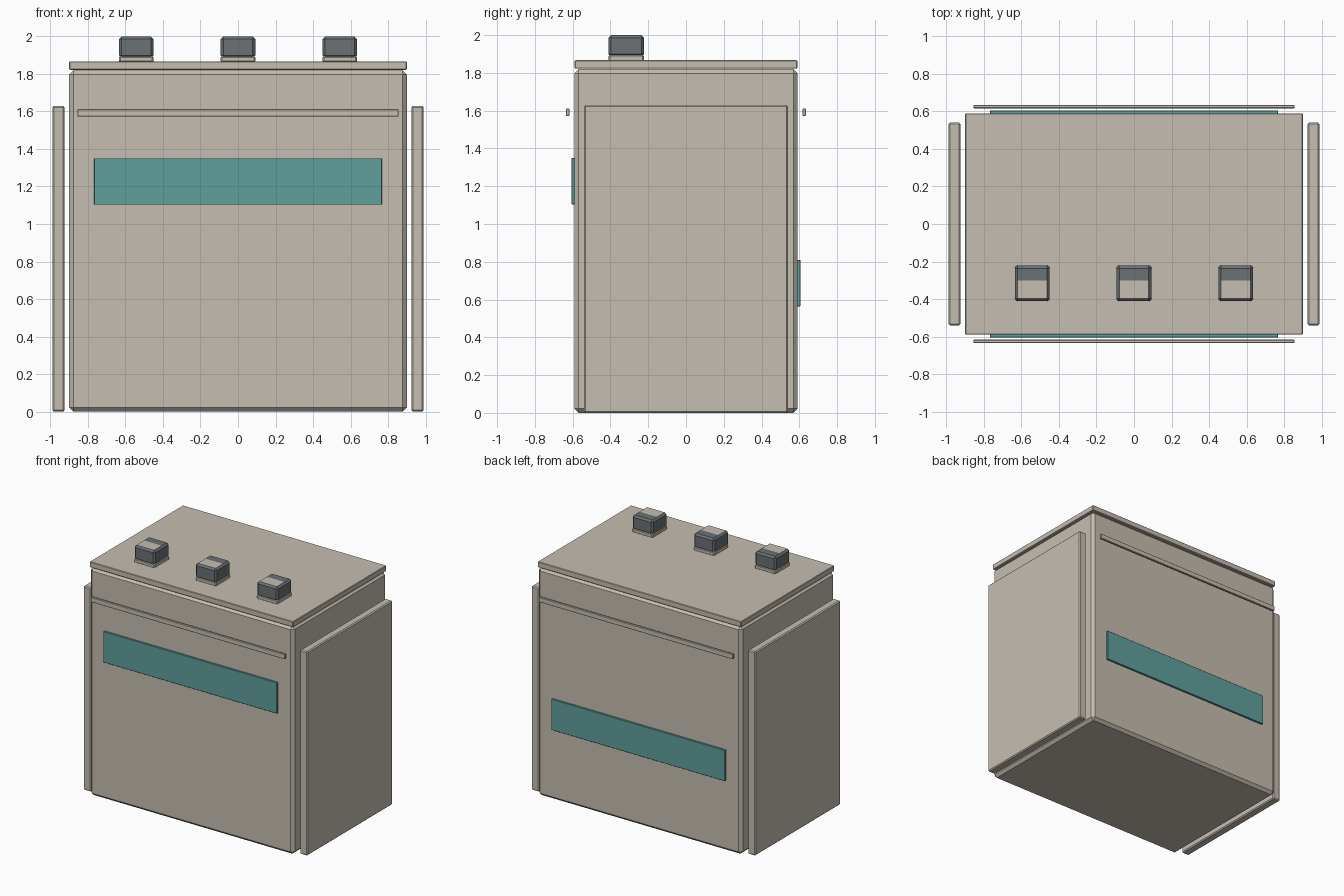
import bpy, bmesh

if "Cube" in bpy.data.objects:
    bpy.data.objects.remove(bpy.data.objects["Cube"])


def material(name, rgb):
    m = bpy.data.materials.new(name)
    m.diffuse_color = (*rgb, 1)
    m.use_nodes = True
    m.node_tree.nodes["Principled BSDF"].inputs["Base Color"].default_value = m.diffuse_color
    return m


BEIGE = material("warm beige", (0.565, 0.515, 0.44))
TEAL = material("teal", (0.115, 0.35, 0.335))
SLATE = material("slate grey", (0.145, 0.165, 0.175))


def box(name, x, y, z, mats, bevel=0.0):
    """Chamfered box from (min, max) ranges on each axis."""
    bm = bmesh.new()
    bmesh.ops.create_cube(bm, size=1)
    for v in bm.verts:
        for i, (lo, hi) in enumerate((x, y, z)):
            v.co[i] = hi if v.co[i] > 0 else lo
    if bevel:
        bmesh.ops.bevel(bm, geom=bm.edges[:], offset=bevel, segments=1,
                        affect='EDGES', profile=0.5)
    me = bpy.data.meshes.new(name)
    bm.to_mesh(me)
    bm.free()
    for m in mats:
        me.materials.append(m)
    ob = bpy.data.objects.new(name, me)
    bpy.context.collection.objects.link(ob)
    return ob


# Main cabinet and lid
box("cabinet_body", (-0.9, 0.9), (-0.59, 0.59), (0, 1.82), [BEIGE], 0.022)
box("lid", (-0.9, 0.9), (-0.59, 0.59), (1.822, 1.867), [BEIGE], 0.004)

# Side panels
for s, side in ((-1, "left"), (1, "right")):
    box(side + "_panel", tuple(sorted((s * 0.924, s * 0.99))),
        (-0.54, 0.54), (0, 1.63), [BEIGE], 0.008)

# Rails and teal stripes on front and back
for s, side, z0 in ((-1, "front", 1.103), (1, "back", 0.563)):
    box(side + "_rail", (-0.857, 0.857), tuple(sorted((s * 0.617, s * 0.635))),
        (1.572, 1.612), [BEIGE], 0.003)
    box(side + "_stripe", (-0.768, 0.768), tuple(sorted((s * 0.586, s * 0.605))),
        (z0, z0 + 0.247), [TEAL], 0.002)

# Knobs: beige foot, slate block, beige front half on the top face
for i, x in enumerate((-0.543, 0, 0.543), 1):
    box(f"knob_{i}_foot", (x - 0.092, x + 0.092), (-0.41, -0.222),
        (1.86, 1.897), [BEIGE], 0.008)
    knob = box(f"knob_{i}", (x - 0.092, x + 0.092), (-0.41, -0.222),
               (1.885, 2.0), [SLATE, BEIGE], 0.014)
    bm = bmesh.new()
    bm.from_mesh(knob.data)
    bmesh.ops.bisect_plane(bm, geom=bm.verts[:] + bm.edges[:] + bm.faces[:],
                           plane_co=(0, -0.30, 0), plane_no=(0, 1, 0))
    bm.normal_update()
    for f in bm.faces:
        if f.normal.z > 0.9 and f.calc_center_median().y < -0.30:
            f.material_index = 1
    bm.to_mesh(knob.data)
    bm.free()
